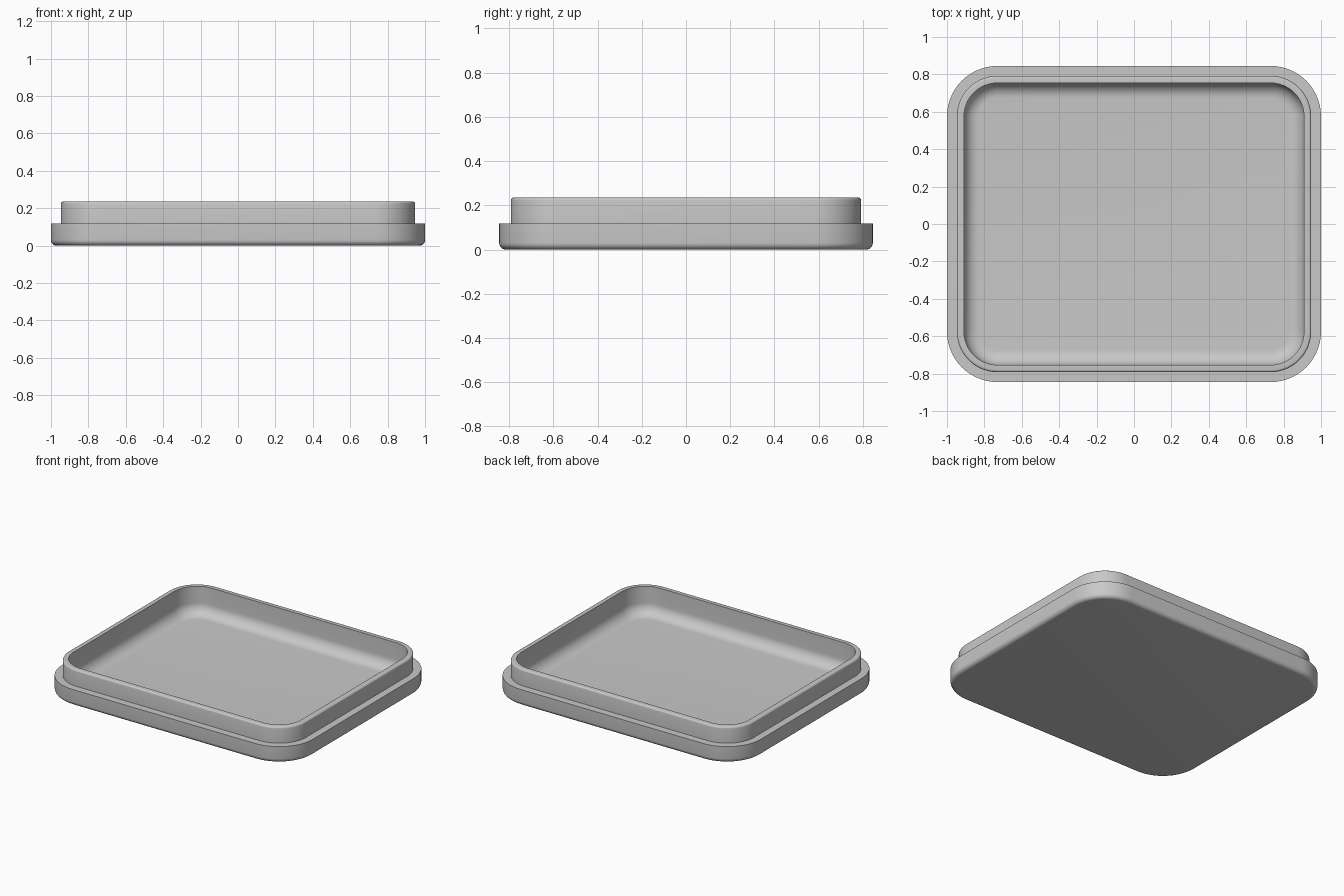
import bpy
import bmesh
from math import sin, cos, pi, radians

if "Cube" in bpy.data.objects:
    bpy.data.objects.remove(bpy.data.objects["Cube"], do_unlink=True)

HALF_X, HALF_Y, CORNER = 1.0, 0.845, 0.27
LEDGE_Z, TOP_Z, FLOOR_Z = 0.118, 0.235, 0.035
LIP, INNER = 0.053, 0.091              # insets of the lip's outer and inner walls
BASE_R, RIM_R, FLOOR_R = 0.03, 0.012, 0.08


def arc(inset, z, r, start, end, steps):
    """Profile arc as (inset, height) pairs."""
    angles = [radians(start + (end - start) * i / steps) for i in range(steps + 1)]
    return [(inset + r * cos(a), z + r * sin(a)) for a in angles]


def ring(bm, inset, z, steps=14):
    """Rounded rectangle loop, offset inward from the outline."""
    r = CORNER - inset
    verts = []
    for q, (sx, sy) in enumerate([(1, 1), (-1, 1), (-1, -1), (1, -1)]):
        for i in range(steps + 1):
            a = (q + i / steps) * pi / 2
            verts.append(bm.verts.new((sx * (HALF_X - CORNER) + r * cos(a),
                                       sy * (HALF_Y - CORNER) + r * sin(a), z)))
    return verts


# Wall section: underside, flange, ledge, lip, rim, inner wall, floor fillet
profile = arc(BASE_R, BASE_R, BASE_R, 270, 180, 6)
profile += [(0, LEDGE_Z), (LIP, LEDGE_Z)]
profile += arc(LIP + RIM_R, TOP_Z - RIM_R, RIM_R, 180, 90, 4)
profile += [(INNER, TOP_Z)]
profile += arc(INNER + FLOOR_R, FLOOR_Z + FLOOR_R, FLOOR_R, 180, 270, 10)

# Sweep the section around the rounded outline and close both ends
bm = bmesh.new()
rings = [ring(bm, inset, z) for inset, z in profile]
for low, high in zip(rings, rings[1:]):
    n = len(low)
    for i in range(n):
        j = (i + 1) % n
        bm.faces.new((low[i], low[j], high[j], high[i]))
bm.faces.new(rings[0][::-1])
bm.faces.new(rings[-1])
bmesh.ops.recalc_face_normals(bm, faces=bm.faces)

mesh = bpy.data.meshes.new("shallow_lid")
bm.to_mesh(mesh)
bm.free()
lid = bpy.data.objects.new("shallow_lid", mesh)
bpy.context.collection.objects.link(lid)

# Plain grey material
grey = bpy.data.materials.new("plain_grey")
grey.use_nodes = True
colour = (0.58, 0.58, 0.58, 1)
grey.diffuse_color = colour
grey.node_tree.nodes["Principled BSDF"].inputs["Base Color"].default_value = colour
mesh.materials.append(grey)

# Smooth curves, crisp ledge and rim
bpy.ops.object.select_all(action='DESELECT')
lid.select_set(True)
bpy.context.view_layer.objects.active = lid
bpy.ops.object.shade_smooth_by_angle(angle=radians(30))
